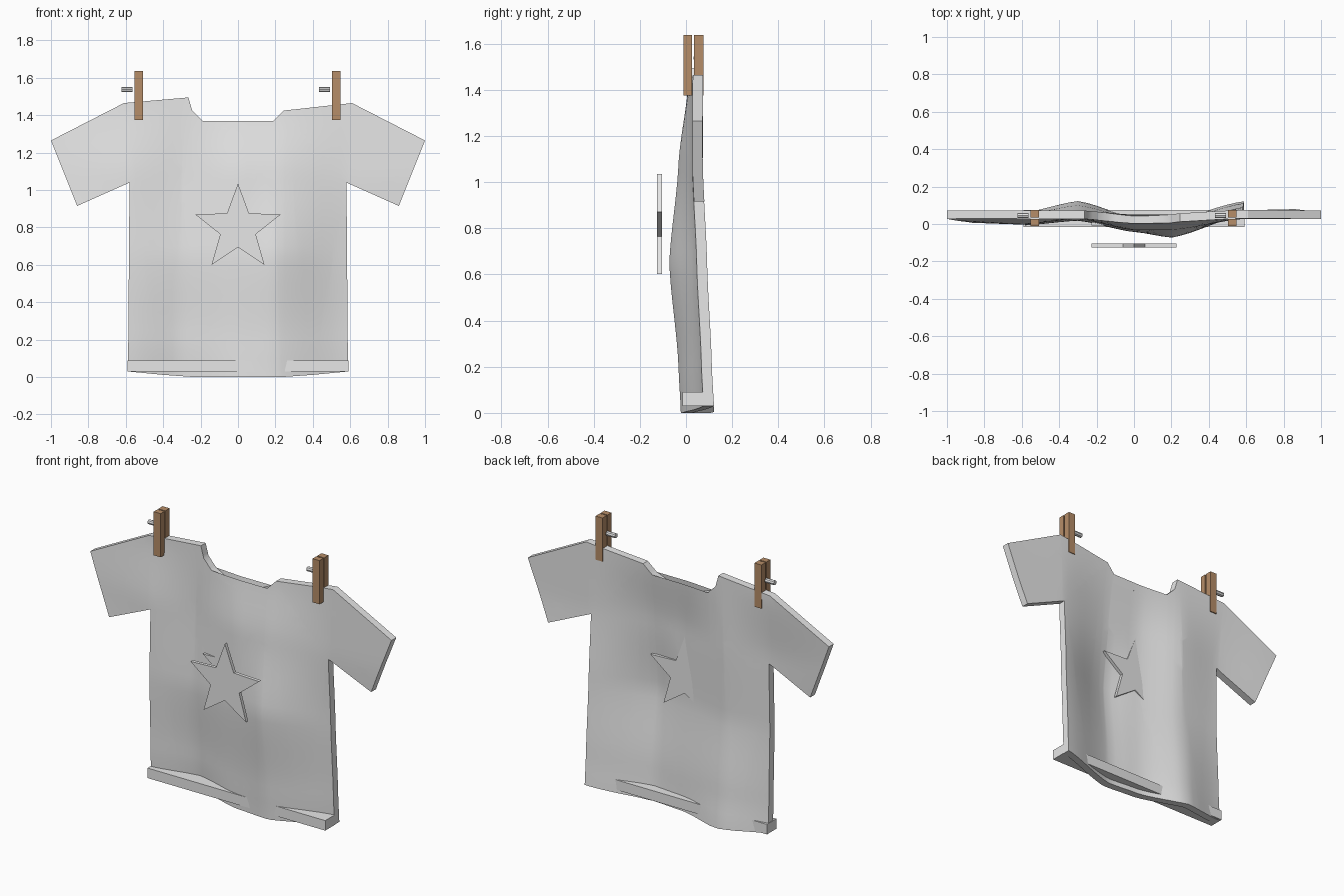
import bpy
import bmesh
import math
from mathutils import Vector

old_cube = bpy.data.objects.get("Cube")
if old_cube:
    bpy.data.objects.remove(old_cube, do_unlink=True)


def make_material(name, red, green, blue):
    material = bpy.data.materials.new(name)
    material.use_nodes = True
    color = (red, green, blue, 1)
    material.diffuse_color = color
    material.node_tree.nodes["Principled BSDF"].inputs["Base Color"].default_value = color
    return material


cloth = make_material("pale grey cloth", 0.8, 0.8, 0.8)
wood = make_material("brown wood", 0.47, 0.27, 0.14)
metal = make_material("pale grey metal", 0.8, 0.8, 0.8)


def finish_object(name, bm, material):
    bmesh.ops.recalc_face_normals(bm, faces=bm.faces)
    mesh = bpy.data.meshes.new(name)
    bm.to_mesh(mesh)
    bm.free()
    mesh.materials.append(material)
    obj = bpy.data.objects.new(name, mesh)
    bpy.context.collection.objects.link(obj)
    return obj


def outline_face(bm, points, y):
    """Fill a closed front outline of (x, z) points at depth y."""
    return bm.faces.new([bm.verts.new((x, y, z)) for x, z in points])


def thicken(bm, depth):
    """Extrude all faces backwards into a closed slab."""
    result = bmesh.ops.extrude_face_region(bm, geom=bm.faces[:], use_keep_orig=True)
    moved = [item for item in result["geom"] if isinstance(item, bmesh.types.BMVert)]
    bmesh.ops.translate(bm, verts=moved, vec=(0, depth, 0))


def add_box(name, low, high, material):
    bm = bmesh.new()
    bmesh.ops.create_cube(bm, size=1)
    low, high = Vector(low), Vector(high)
    for vert in bm.verts:
        vert.co = (low + high) / 2 + vert.co * (high - low)
    return finish_object(name, bm, material)


# Cloth drape: depth of the sheet's middle at rows of height and columns of width
columns = [-1, -0.59, -0.3, 0, 0.2, 0.59, 1]
drape = [
    (0.0, [0.04, 0.04, 0.1, 0.015, 0.0, 0.1, 0.1]),
    (0.2, [0.03, 0.03, 0.08, 0.01, -0.01, 0.09, 0.09]),
    (0.65, [0.02, 0.015, 0.04, -0.02, -0.05, 0.07, 0.07]),
    (1.08, [0.04, 0.02, 0.05, -0.01, -0.01, 0.05, 0.05]),
    (1.45, [0.06, 0.05, 0.05, 0.035, 0.035, 0.052, 0.05]),
]
rows = [height for height, depths in drape]


def locate(stops, value):
    """Index of the interval holding value, and an eased fraction inside it."""
    value = min(max(value, stops[0]), stops[-1])
    index = 0
    while index < len(stops) - 2 and value > stops[index + 1]:
        index += 1
    part = (value - stops[index]) / (stops[index + 1] - stops[index])
    return index, (part + part * part * (3 - 2 * part)) / 2


def drape_depth(x, z):
    column, across = locate(columns, x)
    row, up = locate(rows, z)

    def along(depths):
        return depths[column] * (1 - across) + depths[column + 1] * across

    return along(drape[row][1]) * (1 - up) + along(drape[row + 1][1]) * up


# Shirt: half outline mirrored, with one raised collar corner
half = [(0.1, 1.33), (0.19, 1.37), (0.245, 1.425), (0.61, 1.465), (1, 1.265),
        (0.86, 0.915), (0.58, 1.04), (0.588, 0.03), (0.4, 0.012), (0.23, 0)]
mirrored = [(-x, z) for x, z in reversed(half)]
collar = mirrored.index((-0.245, 1.425))
mirrored.insert(collar, (-0.265, 1.495))
outline = [(0, 1.315)] + half + mirrored

bm = bmesh.new()
outline_face(bm, outline, 0)
bmesh.ops.triangulate(bm, faces=bm.faces[:])
step = 0.05
for axis, start, count in (("X", -1, 40), ("Z", 0, 30)):
    normal = Vector((axis == "X", 0, axis == "Z"))
    for number in range(1, count):
        bmesh.ops.bisect_plane(bm, geom=bm.verts[:] + bm.edges[:] + bm.faces[:],
                               plane_co=normal * (start + number * step), plane_no=normal)
thickness = 0.045
for vert in bm.verts:
    vert.co.y = drape_depth(vert.co.x, vert.co.z) - thickness / 2
thicken(bm, thickness)
shirt = finish_object("shirt", bm, cloth)
bpy.ops.object.select_all(action="DESELECT")
shirt.select_set(True)
bpy.context.view_layer.objects.active = shirt
bpy.ops.object.shade_smooth_by_angle(angle=math.radians(30))

# Straight hem band
add_box("hem_band", (-0.59, -0.015, 0.03), (0.59, 0.075, 0.09), cloth)

# Star badges in front and behind
star = []
for corner in range(10):
    radius = 0.1 if corner % 2 else 0.24
    angle = math.pi * corner / 5
    star.append((radius * math.sin(angle), 0.795 + radius * math.cos(angle)))
for name, front in (("front_star", -0.125), ("back_star", -0.008)):
    bm = bmesh.new()
    outline_face(bm, star, front)
    thicken(bm, 0.02)
    finish_object(name, bm, cloth)

# Clothes pegs: two prongs and a metal pin each
for side, x in (("right", -0.53), ("left", 0.525)):
    for part, near, far in (("front", -0.01, 0.027), ("back", 0.034, 0.075)):
        add_box(f"{side}_peg_{part}_prong", (x - 0.023, near, 1.375),
                (x + 0.023, far, 1.637), wood)
    bm = bmesh.new()
    bmesh.ops.create_cone(bm, cap_ends=True, segments=8, radius1=0.014,
                          radius2=0.014, depth=0.06)
    for vert in bm.verts:
        across, deep, along = vert.co
        vert.co = (x - 0.063 + along, 0.045 + deep, 1.537 + across)
    finish_object(f"{side}_peg_pin", bm, metal)
